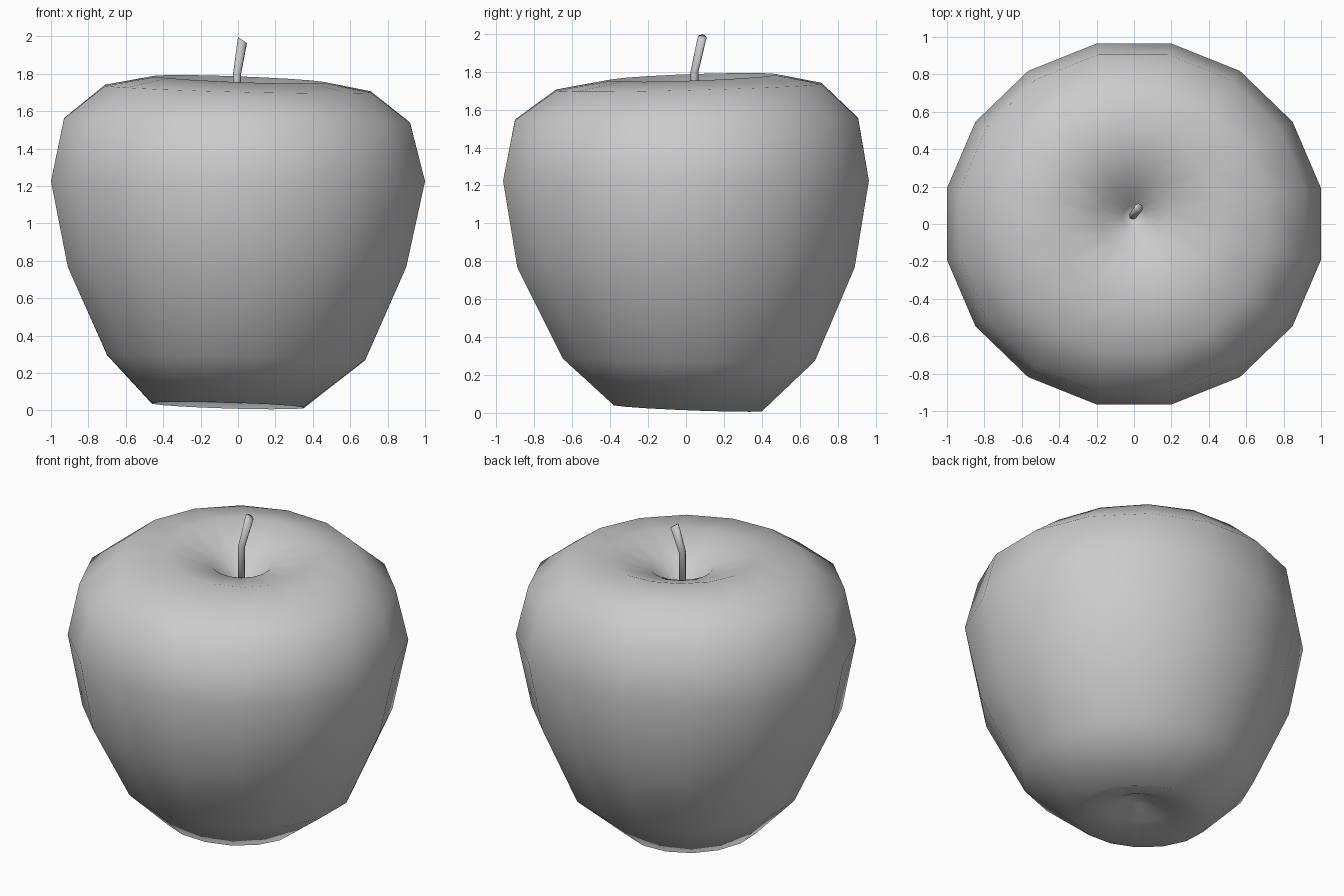
import bpy, bmesh
from math import cos, sin, pi
from mathutils import Vector

cube = bpy.data.objects.get("Cube")
if cube:
    bpy.data.objects.remove(cube)

# One plain grey for the whole fruit
grey = bpy.data.materials.new("plain grey")
grey.use_nodes = True
colour = (0.6, 0.6, 0.6, 1)
grey.diffuse_color = colour
grey.node_tree.nodes["Principled BSDF"].inputs["Base Color"].default_value = colour


def loft(name, rings, cap_start, cap_end):
    """Skin a list of vertex rings; each cap is a pole point."""
    bm = bmesh.new()
    loops = [[bm.verts.new(p) for p in ring] for ring in rings]
    n = len(loops[0])
    for low, high in zip(loops, loops[1:]):
        for i in range(n):
            j = (i + 1) % n
            bm.faces.new((low[i], low[j], high[j], high[i]))
    for loop, point in ((loops[0], cap_start), (loops[-1], cap_end)):
        pole = bm.verts.new(point)
        for i in range(n):
            bm.faces.new((loop[i], loop[(i + 1) % n], pole))
    bmesh.ops.recalc_face_normals(bm, faces=bm.faces)
    mesh = bpy.data.meshes.new(name)
    bm.to_mesh(mesh)
    bm.free()
    mesh.materials.append(grey)
    mesh.shade_smooth()
    obj = bpy.data.objects.new(name, mesh)
    bpy.context.collection.objects.link(obj)
    return obj


def body_ring(cx, cy, rx, ry, z, tilt_x, tilt_y, sides=16):
    """Slightly tilted oval with flat sides facing the axes."""
    points = []
    for i in range(sides):
        a = 2 * pi * (i + 0.5) / sides
        x, y = rx * cos(a) / cos(pi / sides), ry * sin(a) / cos(pi / sides)
        points.append((cx + x, cy + y, z + tilt_x * x + tilt_y * y))
    return points


# Apple body: centre, half widths, height and tilt, from bottom dimple to top dip
profile = [
    (-0.02, 0.01, 0.05, 0.05, 0.13, 0, 0),
    (-0.04, 0.01, 0.18, 0.17, 0.08, -0.02, -0.03),
    (-0.055, 0.01, 0.405, 0.39, 0.026, -0.03, -0.04),
    (-0.01, 0.015, 0.69, 0.665, 0.283, -0.02, -0.01),
    (-0.005, 0.0, 0.905, 0.89, 0.767, 0, 0),
    (0.0, 0.0, 1.0, 0.965, 1.225, 0, 0),
    (-0.005, 0.003, 0.925, 0.905, 1.55, -0.013, 0.005),
    (0.0, 0.015, 0.71, 0.70, 1.72, -0.025, 0.025),
    (0.01, 0.035, 0.45, 0.435, 1.77, -0.038, 0.035),
    (0.0, 0.04, 0.18, 0.18, 1.69, -0.03, 0.03),
    (0.0, 0.04, 0.06, 0.06, 1.57, 0, 0),
]
loft("apple_body", [body_ring(*p) for p in profile],
     (-0.02, 0.01, 0.14), (0.0, 0.04, 1.53))


# Bent stem with a slanted tip
def stem_ring(x, y, z, r, slant):
    return [(x + r * cos(a), y + r * sin(a), z - slant * r * cos(a))
            for a in (2 * pi * i / 8 for i in range(8))]


loft("stem",
     [stem_ring(-0.008, 0.045, 1.5, 0.02, 0),
      stem_ring(-0.005, 0.045, 1.8, 0.021, 0.2),
      stem_ring(0.024, 0.085, 1.98, 0.024, 0.7)],
     Vector((-0.008, 0.045, 1.5)), Vector((0.024, 0.085, 1.98)))
